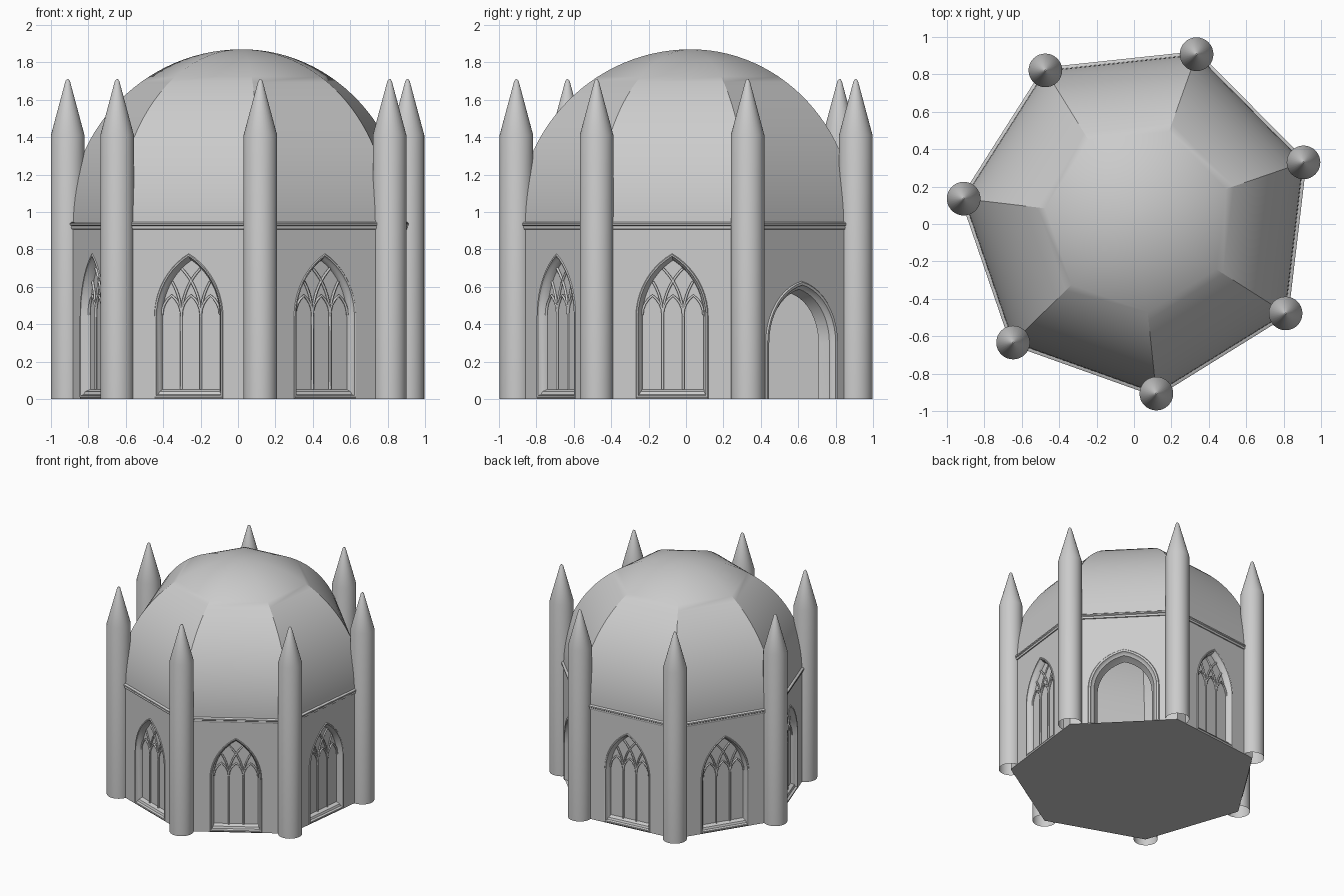
import bpy, bmesh
from math import sin, cos, pi, radians, sqrt, acos
from mathutils import Vector

cube = bpy.data.objects.get("Cube")
if cube:
    bpy.data.objects.remove(cube)

SIDES = 7
R = 0.937                       # corner radius of the plan
CX, CY = 0.02, 0.025            # plan centre
START = radians(-83.9)          # angle of the first corner
STEP = 2 * pi / SIDES
APOTHEM = R * cos(STEP / 2)
HALF = R * sin(STEP / 2)
WALL_TOP = 0.92
THICK = 0.08
DOOR_SIDE = 2

stone = bpy.data.materials.new("grey_stone")
stone.use_nodes = True
GREY = (0.6, 0.6, 0.6, 1)
stone.diffuse_color = GREY
stone.node_tree.nodes["Principled BSDF"].inputs["Base Color"].default_value = GREY


def finish(name, bm, angle=30, recalc=False):
    if recalc:
        bmesh.ops.recalc_face_normals(bm, faces=bm.faces)
    mesh = bpy.data.meshes.new(name)
    bm.to_mesh(mesh)
    bm.free()
    mesh.materials.append(stone)
    obj = bpy.data.objects.new(name, mesh)
    bpy.context.collection.objects.link(obj)
    bpy.ops.object.select_all(action='DESELECT')
    obj.select_set(True)
    bpy.context.view_layer.objects.active = obj
    bpy.ops.object.shade_smooth_by_angle(angle=radians(angle))
    return obj


def ring(bm, r, z, n=SIDES, centre=(CX, CY), start=START):
    return [bm.verts.new((centre[0] + r * cos(start + i * 2 * pi / n),
                          centre[1] + r * sin(start + i * 2 * pi / n), z))
            for i in range(n)]


def bridge(bm, a, b, closed=True):
    n = len(a)
    for i in range(n if closed else n - 1):
        j = (i + 1) % n
        bm.faces.new((a[i], a[j], b[j], b[i]))


def on_wall(side, u, z, depth=0.0):
    """Point on a wall: u along it, z up, depth into it."""
    a = START + (side + 0.5) * STEP
    d = APOTHEM - depth
    return Vector((CX + d * cos(a) - u * sin(a), CY + d * sin(a) + u * cos(a), z))


def arch(w, c, spring, inset=0.0, sill=0.0, n=10):
    """Pointed arch outline from the low left to the low right corner."""
    rad = w + c - inset
    top = acos(c / rad)
    right = [(-c + rad * cos(top * i / n), spring + rad * sin(top * i / n))
             for i in range(n + 1)]
    left = [(-u, z) for u, z in right[:-1]]
    return [(inset - w, sill)] + left + right[::-1] + [(w - inset, sill)]


WINDOW = dict(w=0.195, c=0.195, spring=0.44)
DOOR = dict(w=0.27, c=0.067, spring=0.30)
# moulding steps: inset, depth, sill height
WINDOW_STEPS = [(0, 0, 0), (0.004, -0.006, 0.01), (0.012, -0.004, 0.018),
                (0.017, 0.012, 0.024), (0.024, 0.018, 0.04), (0.03, 0.045, 0.052)]
DOOR_STEPS = [(0, 0, 0), (0.006, -0.008, 0), (0.02, -0.006, 0), (0.028, 0.012, 0),
              (0.042, 0.02, 0), (0.05, 0.045, 0), (0.065, THICK, 0)]


def panel(bm, side, outline, half, depth=0.0):
    """Wall panel with an arched gap that reaches the ground."""
    pts = [(-half, 0), (-half, WALL_TOP), (half, WALL_TOP), (half, 0)] + outline[::-1]
    bm.faces.new([bm.verts.new(on_wall(side, u, z, depth)) for u, z in pts][::-1])


# walls, moulded surrounds and panes
walls, frames = bmesh.new(), bmesh.new()
panes, door, lining = bmesh.new(), bmesh.new(), bmesh.new()
inner_half = HALF * (APOTHEM - THICK) / APOTHEM
for s in range(SIDES):
    is_door = s == DOOR_SIDE
    shape, steps = (DOOR, DOOR_STEPS) if is_door else (WINDOW, WINDOW_STEPS)
    target = door if is_door else frames
    panel(walls, s, arch(**shape), HALF)
    loops = [[target.verts.new(on_wall(s, u, z, d)) for u, z in arch(**shape, inset=i, sill=h)]
             for i, d, h in steps]
    for a, b in zip(loops, loops[1:]):
        bridge(target, b, a, closed=not is_door)
    i, d, h = steps[-1]
    last = arch(**shape, inset=i, sill=h)
    if is_door:
        panel(lining, s, last, inner_half, THICK)
    else:
        panes.faces.new([panes.verts.new(on_wall(s, u, z, d)) for u, z in last[::-1]])
        lining.faces.new([lining.verts.new(on_wall(s, u, z, THICK)) for u, z in
                          ((-inner_half, 0), (-inner_half, WALL_TOP),
                           (inner_half, WALL_TOP), (inner_half, 0))])
finish("walls", walls)
finish("window_surrounds", frames, 40)
finish("window_panes", panes)
finish("door_surround", door, 40)
finish("inner_walls", lining)

# window tracery: mullions, crossing arcs and small pointed heads
curve = bpy.data.curves.new("window_tracery", 'CURVE')
curve.dimensions = '3D'
curve.bevel_depth = 0.007
curve.bevel_resolution = 1
curve.materials.append(stone)


def bar(side, pts):
    sp = curve.splines.new('POLY')
    sp.points.add(len(pts) - 1)
    for p, (u, z) in zip(sp.points, pts):
        p.co = (*on_wall(side, u, z, 0.038), 1)


SPRING, MULLION, ARC = WINDOW["spring"], 0.055, 0.36


def inside(u, z):
    return sqrt((abs(u) + WINDOW["c"]) ** 2 + (z - SPRING) ** 2) < ARC + 0.003


for s in range(SIDES):
    if s == DOOR_SIDE:
        continue
    for m in (-MULLION, MULLION):
        bar(s, [(m, 0.05), (m, SPRING)])
        for lean in (-1, 1):
            pts = [(m + lean * ARC * (1 - cos(t * 0.05)), SPRING + ARC * sin(t * 0.05))
                   for t in range(24)]
            bar(s, [p for p in pts if inside(*p)])
    for k in (-1, 0, 1):
        head = arch(MULLION, 0.07, SPRING + 0.01, n=4)[1:-1]
        bar(s, [(u + 2 * MULLION * k, z) for u, z in head])
tracery = bpy.data.objects.new("window_tracery", curve)
bpy.context.collection.objects.link(tracery)


# faceted dome, outer skin and inner skin
def dome(name, radius, rise, inward=False):
    bm = bmesh.new()
    n = 28
    rings = [ring(bm, radius * cos(i / n * pi / 2), WALL_TOP + rise * sin(i / n * pi / 2))
             for i in range(n)]
    for a, b in zip(rings, rings[1:]):
        bridge(bm, a, b)
    tip = bm.verts.new((CX, CY, WALL_TOP + rise))
    for i in range(SIDES):
        bm.faces.new((rings[-1][i], rings[-1][(i + 1) % SIDES], tip))
    if inward:
        bmesh.ops.reverse_faces(bm, faces=bm.faces)
    finish(name, bm)


dome("dome", R, 0.95)
dome("inner_dome", R * (APOTHEM - THICK) / APOTHEM, 0.87, inward=True)

# cornice where the dome meets the walls
bm = bmesh.new()
profile = [(-0.01, 0.905), (0.008, 0.908), (0.012, 0.918), (0.01, 0.924),
           (0.018, 0.93), (0.018, 0.94), (0.01, 0.946), (-0.01, 0.946)]
rings = [ring(bm, R + o, z) for o, z in profile]
for a, b in zip(rings, rings[1:] + rings[:1]):
    bridge(bm, a, b)
finish("cornice", bm, 40, recalc=True)

# floor slab
bm = bmesh.new()
bm.faces.new(ring(bm, R, 0)[::-1])
finish("floor", bm)

# round corner turrets with pointed caps, open below
bm = bmesh.new()
for i in range(SIDES):
    a = START + i * STEP
    c = (CX + R * cos(a), CY + R * sin(a))
    rings = [ring(bm, r, z, 32, c, 0) for r, z in
             ((0.09, 0), (0.09, 1.41), (0.012, 1.70), (0.004, 1.71))]
    for lo, hi in zip(rings, rings[1:]):
        bridge(bm, lo, hi)
    bm.faces.new(rings[-1])
finish("corner_turrets", bm, 25)
